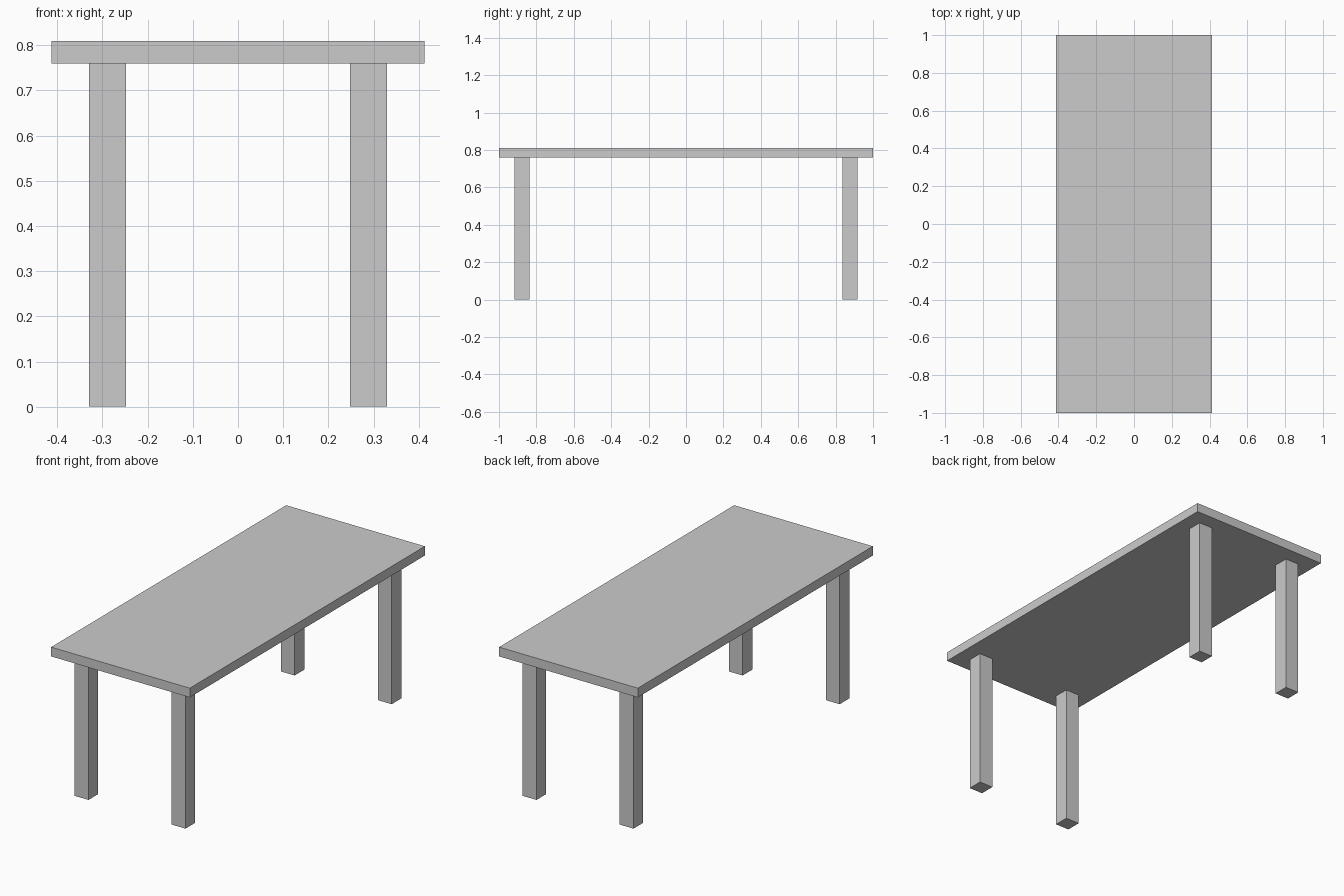
import bpy, bmesh

if "Cube" in bpy.data.objects:
    bpy.data.objects.remove(bpy.data.objects["Cube"])

X, Y = 0.413, 1.0            # half size of the tabletop
Z0, Z1 = 0.76, 0.81          # underside and upper face of the tabletop


def prism(name, outline, z0, z1):
    """Extrude a flat counter-clockwise outline from z0 up to z1."""
    bm = bmesh.new()
    face = bm.faces.new([bm.verts.new((x, y, z0)) for x, y in outline])
    new = bmesh.ops.extrude_face_region(bm, geom=[face])["geom"]
    verts = [g for g in new if isinstance(g, bmesh.types.BMVert)]
    bmesh.ops.translate(bm, verts=verts, vec=(0, 0, z1 - z0))
    bmesh.ops.recalc_face_normals(bm, faces=bm.faces)
    mesh = bpy.data.meshes.new(name)
    bm.to_mesh(mesh)
    bm.free()
    obj = bpy.data.objects.new(name, mesh)
    bpy.context.collection.objects.link(obj)


# Tabletop: five tightly fitting pieces sharing the seam points
j1, j2 = (-0.26, -0.05), (0.02, 0.51)
left, right = (-X, -0.17), (X, -0.05)
low_l, low_r = (-X, -0.46), (X, -0.46)
corner_r, corner_b = (X, 0.604), (-0.16, Y)

prism("tabletop_front", [(-X, -Y), (X, -Y), low_r, low_l], Z0, Z1)
prism("tabletop_middle", [low_l, low_r, right, j1, left], Z0, Z1)
prism("tabletop_right", [j1, right, corner_r, j2], Z0, Z1)
prism("tabletop_left", [left, j1, j2, corner_b, (-X, Y)], Z0, Z1)
prism("tabletop_back_corner", [j2, corner_r, (X, Y), corner_b], Z0, Z1)

# Four square legs
h = 0.041
for y, end in ((-0.877, "front"), (0.877, "back")):
    for x, side in ((-0.289, "left"), (0.289, "right")):
        prism(f"{end}_{side}_leg",
              [(x - h, y - h), (x + h, y - h), (x + h, y + h), (x - h, y + h)],
              0, Z0)
